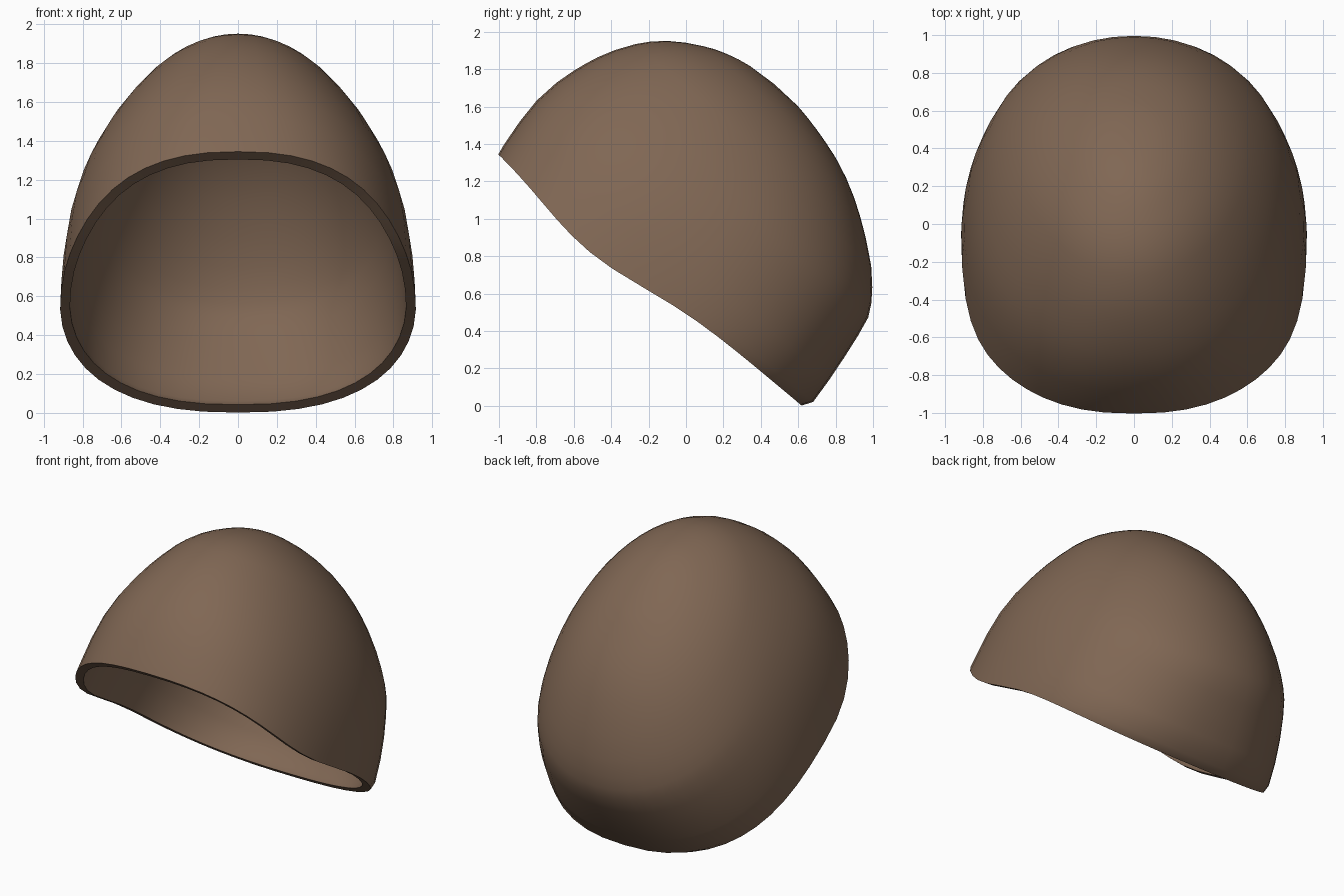
import bpy
import bmesh
from math import sin, cos, pi, sqrt, exp, copysign
from mathutils import Vector

cube = bpy.data.objects.get("Cube")
if cube:
    bpy.data.objects.remove(cube, do_unlink=True)

# Tilted frame: forward runs along the opening, up is its normal
CENTRE = Vector((0, -0.19, 0.68))
FORWARD = Vector((0, -0.766, 0.643))
UP = Vector((0, 0.643, 0.766))
SIDE = Vector((1, 0, 0))
HEIGHT = 1.222
HALF_WIDTH = 0.91
SEGMENTS = 48

# Height above the opening, front reach, back reach
PROFILE = [(0, 1.05, -1.055), (0.054, 1.06, -1.09), (0.2, 1.075, -1.08),
           (0.34, 1.078, -1.065), (0.48, 1.058, -1.046), (0.59, 1.028, -1.025),
           (0.66, 1.003, -0.988), (0.727, 0.976, -0.938), (0.812, 0.932, -0.859),
           (0.908, 0.868, -0.74), (0.97, 0.815, -0.653), (1.03, 0.75, -0.559),
           (1.085, 0.67, -0.455), (1.132, 0.585, -0.342), (1.16, 0.525, -0.25),
           (1.181, 0.465, -0.171), (1.2, 0.395, -0.085), (1.213, 0.32, -0.01)]


def power(value, exponent):
    return copysign(abs(value) ** exponent, value)


def ring_point(t, front, back, angle):
    """Egg-shaped ring, squarer and dipping at the sides near the rim."""
    rim = max(0, 1 - t / 0.8)
    exponent = 2 / (2.06 + 0.34 * rim)
    c, s = power(cos(angle), exponent), power(sin(angle), exponent)
    u = (front + back) / 2 + c * (front - back) / 2
    x = HALF_WIDTH * sqrt(1 - (t / HEIGHT) ** 2) * s * (1 - 0.07 * c)
    dip = 0.1 * max(0, 1 - t / 0.4) * exp(-((u - 0.35) / 0.5) ** 2)
    return x, u, t - dip


def add_layer(bm, scale):
    """One dome layer, scaled about the middle of the opening."""
    def vert(point):
        x, u, t = (p * s for p, s in zip(point, scale))
        return bm.verts.new(CENTRE + SIDE * x + FORWARD * u + UP * t)

    rings = [[vert(ring_point(*row, 2 * pi * i / SEGMENTS)) for i in range(SEGMENTS)]
             for row in PROFILE]
    crown = vert((0, 0.16, HEIGHT))
    for i in range(SEGMENTS):
        j = (i + 1) % SEGMENTS
        for low, high in zip(rings, rings[1:]):
            bm.faces.new((low[i], low[j], high[j], high[i]))
        bm.faces.new((rings[-1][i], rings[-1][j], crown))
    return rings[0]


# Hair shell: outer and inner layers joined by the rim
bm = bmesh.new()
outer = add_layer(bm, (1, 1, 1))
inner = add_layer(bm, (0.945, 0.94, 0.95))
for i in range(SEGMENTS):
    j = (i + 1) % SEGMENTS
    bm.faces.new((outer[i], inner[i], inner[j], outer[j]))
bmesh.ops.recalc_face_normals(bm, faces=bm.faces)
mesh = bpy.data.meshes.new("hair_cap")
bm.to_mesh(mesh)
bm.free()
hair = bpy.data.objects.new("hair_cap", mesh)
bpy.context.collection.objects.link(hair)

# Brown hair colour
brown = bpy.data.materials.new("warm_brown")
brown.use_nodes = True
brown.diffuse_color = (0.215, 0.135, 0.088, 1)
brown.node_tree.nodes["Principled BSDF"].inputs["Base Color"].default_value = brown.diffuse_color
mesh.materials.append(brown)

# Smooth dome with a crisp rim
bpy.ops.object.select_all(action="DESELECT")
hair.select_set(True)
bpy.context.view_layer.objects.active = hair
bpy.ops.object.shade_smooth_by_angle(angle=0.7)
